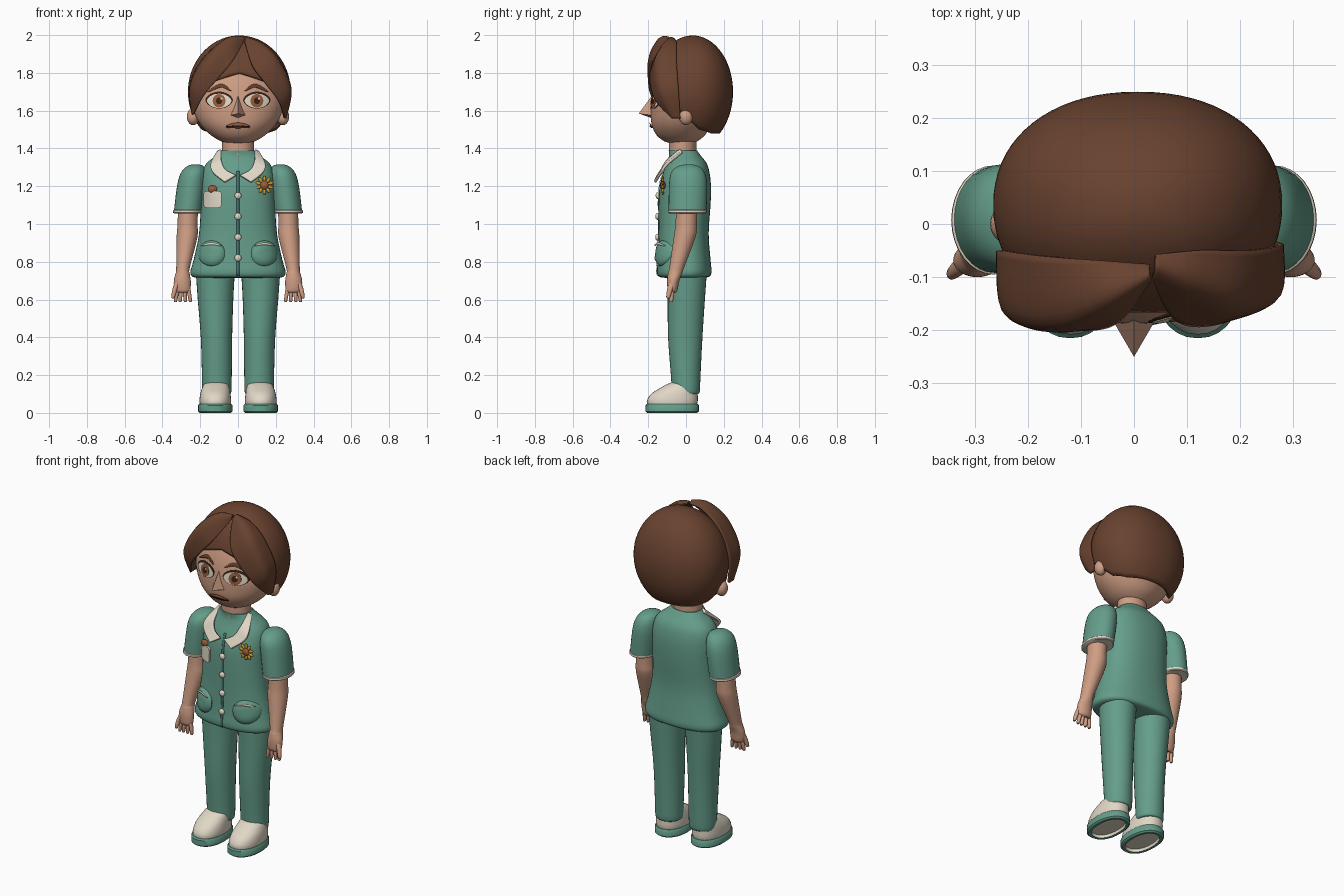
import bpy, bmesh
from math import sin, cos, pi, acos, radians, copysign
from mathutils import Vector, Matrix
from mathutils.bvhtree import BVHTree

cube = bpy.data.objects.get("Cube")
if cube:
    bpy.data.objects.remove(cube)


def material(name, r, g, b):
    m = bpy.data.materials.new(name)
    m.use_nodes = True
    m.diffuse_color = (r, g, b, 1)
    bsdf = m.node_tree.nodes["Principled BSDF"]
    bsdf.inputs["Base Color"].default_value = (r, g, b, 1)
    bsdf.inputs["Roughness"].default_value = 0.7
    return m


GREEN = material("uniform_green", .13, .34, .255)
SKIN = material("skin", .62, .34, .23)
HAIR = material("hair_brown", .14, .055, .029)
CREAM = material("cream", .75, .68, .56)
CHESTNUT = material("chestnut", .32, .11, .045)
DARK = material("dark_brown", .04, .016, .01)
YELLOW = material("petal_yellow", .6, .32, .03)
SEAM = material("seam_green", .06, .17, .14)


def finish(bm, name, mats, thickness=0, angle=40, offset=0):
    bmesh.ops.remove_doubles(bm, verts=bm.verts, dist=1e-5)
    bmesh.ops.recalc_face_normals(bm, faces=bm.faces)
    me = bpy.data.meshes.new(name)
    bm.to_mesh(me)
    bm.free()
    for m in mats:
        me.materials.append(m)
    me.shade_smooth()
    me.set_sharp_from_angle(angle=radians(angle))
    ob = bpy.data.objects.new(name, me)
    bpy.context.scene.collection.objects.link(ob)
    if thickness:
        mod = ob.modifiers.new("thickness", 'SOLIDIFY')
        mod.thickness, mod.offset = thickness, offset
    return ob


def spline(pts, n):
    """Catmull-Rom samples through tuples of any length."""
    out = []
    for i in range(len(pts) - 1):
        a, b, c, d = pts[max(i - 1, 0)], pts[i], pts[i + 1], pts[min(i + 2, len(pts) - 1)]
        for k in range(n):
            t = k / n
            out.append(tuple(q + t * (r - p) / 2 + t * t * (p - 2.5 * q + 2 * r - s / 2)
                             + t ** 3 * (1.5 * (q - r) + (s - p) / 2)
                             for p, q, r, s in zip(a, b, c, d)))
    return out + [tuple(pts[-1])]


def skin_rows(bm, rows, closed):
    rows = [[bm.verts.new(p) for p in row] for row in rows]
    for a, b in zip(rows, rows[1:]):
        for j in range(len(a) - (not closed)):
            k = (j + 1) % len(a)
            bm.faces.new((a[j], a[k], b[k], b[j]))
    return rows


def power(v, p):
    return copysign(abs(v) ** p, v)


def loft(name, rings, mat, side=1, sub=3, p=1, seg=32, angle=40, inner=None):
    """Rings are (z, half width, front y, back y, centre x)."""
    bm = bmesh.new()
    angles = [2 * pi * j / seg for j in range(seg)]
    rows = [[(side * (cx + rx * power(cos(a), p)),
              (f + b) / 2 + (b - f) / 2 * power(sin(a), p), z) for a in angles]
            for z, rx, f, b, cx in spline(rings, sub)]
    rows = skin_rows(bm, rows, True)
    bottom = bm.faces.new(rows[0])
    bm.faces.new(rows[-1])
    if inner:
        for f in {f for v in rows[0] for f in v.link_faces}:
            f.material_index = 1
    return finish(bm, name, [mat] + ([inner] if inner else []), angle=angle)


def ball(name, loc, size, mat, tilt=0, seg=20):
    bm = bmesh.new()
    mx = Matrix.Translation(loc) @ Matrix.Rotation(tilt, 4, 'Y') @ Matrix.Diagonal((*size, 1))
    bmesh.ops.create_uvsphere(bm, u_segments=seg, v_segments=seg // 2, radius=1, matrix=mx)
    return finish(bm, name, [mat], angle=80)


def patch(name, curves, mat, thickness, sub=8, across=6, side=1):
    """Sheet spanned by several curves, given thickness."""
    columns = zip(*[spline(c, sub) for c in curves])
    rows = [[(side * x, y, z) for x, y, z in spline(col, across)] for col in columns]
    bm = bmesh.new()
    skin_rows(bm, rows, False)
    return finish(bm, name, [mat], thickness, 60)


def surface(ob):
    bm = bmesh.new()
    bm.from_mesh(ob.data)
    tree = BVHTree.FromBMesh(bm)

    def front(x, z, lift=0):
        hit = tree.ray_cast(Vector((x, -1, z)), Vector((0, 1, 0)))[0]
        return (x, (hit.y if hit else -.1) - lift, z)
    return front


def plate(name, front, centre, outline, mat, lift, dome=0):
    """Thin plate, or padded dome, that follows the surface."""
    cx, cz = centre
    rows = [[front(cx + s * x, cz + s * z, lift + dome * (1 - s ** 4)) for x, z in outline]
            for s in (.01, .25, .5, .75, .9, 1)]
    rows.append([front(cx + x, cz + z, -.004) for x, z in outline])
    bm = bmesh.new()
    bm.faces.new(skin_rows(bm, rows, True)[0])
    return finish(bm, name, [mat], angle=50)


def ribbon(name, front, path, width, mat, lift, taper=True):
    pts = spline(path, 8)
    rows = []
    for i, (x, z) in enumerate(pts):
        w = width * (sin(pi * i / (len(pts) - 1)) ** .6 + .05 if taper else 1)
        rows.append([front(x, z + s * w, lift) if taper else front(x + s * w, z, lift)
                     for s in (-1, 0, 1)])
    bm = bmesh.new()
    skin_rows(bm, rows, False)
    return finish(bm, name, [mat], .002)


def oval(rx, rz, p=1, q=1, n=32):
    return [(rx * power(cos(2 * pi * i / n), p), rz * power(sin(2 * pi * i / n), q))
            for i in range(n)]


# Torso, neck and head
torso = loft("shirt", [
    (.715, .21, -.11, .09, 0), (.722, .243, -.145, .125, 0), (.75, .252, -.155, .135, 0),
    (.81, .235, -.15, .13, 0), (.95, .206, -.145, .12, 0), (1.1, .197, -.145, .13, 0),
    (1.2, .197, -.14, .132, 0), (1.27, .19, -.122, .125, 0), (1.32, .168, -.102, .11, 0),
    (1.36, .12, -.09, .08, 0), (1.39, .088, -.092, .058, 0)], GREEN, p=.85, seg=48)
loft("neck", [(1.34, .084, -.09, .055, 0), (1.47, .084, -.09, .055, 0)], SKIN)
head = loft("head", [
    (1.425, .035, -.07, .03, 0), (1.438, .09, -.115, .06, 0), (1.47, .143, -.155, .1, 0),
    (1.52, .194, -.18, .13, 0), (1.58, .228, -.187, .15, 0), (1.65, .244, -.185, .17, 0),
    (1.75, .235, -.165, .18, 0), (1.85, .19, -.12, .15, 0), (1.92, .09, -.04, .09, 0)],
    SKIN, sub=4, seg=64)
chest, face = surface(torso), surface(head)

# Nose
bm = bmesh.new()
tip = bm.verts.new((0, -.25, 1.585))
base = [bm.verts.new(face(x, z, -.006)) for x, z in
        ((0, 1.69), (-.022, 1.62), (-.042, 1.575), (0, 1.56), (.042, 1.575), (.022, 1.62))]
for a, b in zip(base, base[1:] + base[:1]):
    bm.faces.new((tip, a, b))
finish(bm, "nose", [SKIN], angle=70)

# Mouth
ribbon("lips", face, [(-.064, 1.515), (-.02, 1.521), (.02, 1.521), (.064, 1.515)], .014, CHESTNUT, .009)
ribbon("mouth_line", face, [(-.064, 1.515), (0, 1.517), (.064, 1.515)], .004, DARK, .012)

# Hair cap with a shaped hairline
hairline = [(0, 1.8), (30, 1.755), (58, 1.65), (80, 1.565), (100, 1.5), (130, 1.48), (181, 1.48)]


def hair_edge(deg):
    for (a, za), (b, zb) in zip(hairline, hairline[1:]):
        if a <= deg < b:
            return za + (zb - za) * (deg - a) / (b - a)


bm = bmesh.new()
centre, size, steps = Vector((.007, .035, 1.7)), Vector((.272, .214, .298)), 24
rows = []
for i in range(steps + 1):
    row = []
    for j in range(72):
        a = 2 * pi * j / 72
        edge = hair_edge(min(j, 72 - j) * 5)
        phi = acos((edge - centre.z) / size.z) * i / steps
        row.append((centre.x + size.x * sin(phi) * power(sin(a), .92),
                    centre.y - size.y * sin(phi) * power(cos(a), .92),
                    centre.z + size.z * cos(phi)))
    rows.append(row)
skin_rows(bm, rows, True)
finish(bm, "hair_cap", [HAIR], .02, 60, -1)

# Swept fringe locks: root, ridge and free edge
patch("right_fringe", [
    [(.03, -.08, 1.97), (-.06, -.07, 1.965), (-.17, -.06, 1.89), (-.25, -.05, 1.74), (-.24, -.06, 1.58)],
    [(.03, -.095, 1.988), (-.05, -.145, 1.975), (-.15, -.185, 1.88), (-.24, -.165, 1.73), (-.24, -.1, 1.58)],
    [(.03, -.1, 1.97), (-.03, -.18, 1.86), (-.1, -.195, 1.775), (-.18, -.18, 1.68), (-.235, -.11, 1.58)]],
    HAIR, .012)
patch("left_fringe", [
    [(.04, -.06, 1.975), (.12, -.05, 1.95), (.21, -.05, 1.87), (.275, -.04, 1.72), (.25, -.03, 1.56)],
    [(.04, -.08, 1.985), (.12, -.12, 1.945), (.2, -.15, 1.865), (.272, -.13, 1.71), (.25, -.06, 1.56)],
    [(.035, -.1, 1.965), (.075, -.175, 1.84), (.14, -.187, 1.75), (.215, -.155, 1.65), (.245, -.07, 1.56)]],
    HAIR, .012)

for s, label in ((1, "left"), (-1, "right")):
    # Ear, eye and brow
    ball(label + "_ear", (s * .238, 0, 1.568), (.033, .036, .045), SKIN)
    eye = (s * .1, 1.652)
    plate(label + "_eye_rim", face, (eye[0], 1.656), oval(.073, .045, 1, 1.2), DARK, .002)
    plate(label + "_eye_white", face, eye, oval(.065, .038, 1, 1.2), CREAM, .004)
    plate(label + "_iris", face, eye, oval(.034, .036), CHESTNUT, .006)
    plate(label + "_pupil", face, eye, oval(.016, .018), DARK, .008)
    plate(label + "_eye_glint", face, (eye[0] + .012, 1.664), oval(.006, .006), CREAM, .0095)
    ribbon(label + "_brow", face, [(s * .035, 1.705), (s * .09, 1.732), (s * .16, 1.7)], .009, HAIR, .005)

    # Collar wing
    patch(label + "_collar", [
        [(.088, -.03, 1.392), (.088, -.098, 1.335), (.065, -.13, 1.285), (.012, -.148, 1.257)],
        [(.108, -.02, 1.38), (.143, -.102, 1.315), (.132, -.132, 1.272), (.07, -.165, 1.222)]],
        CREAM, .014, side=s)

    # Sleeve, trim, arm with hand
    loft(label + "_sleeve", [
        (1.316, .015, 0, .03, .225), (1.305, .045, -.045, .07, .226), (1.27, .068, -.08, .1, .235),
        (1.2, .077, -.09, .112, .246), (1.06, .076, -.092, .108, .264)], GREEN, s)
    loft(label + "_sleeve_trim", [(1.056, .074, -.09, .106, .265), (1.06, .079, -.095, .11, .265),
         (1.072, .079, -.095, .11, .264), (1.076, .074, -.09, .106, .264)], CREAM, s, 1)
    loft(label + "_arm", [
        (.636, .03, -.088, -.055, .292), (.65, .042, -.097, -.045, .294), (.7, .045, -.1, -.035, .295),
        (.74, .037, -.095, -.02, .293), (.77, .036, -.088, -.01, .291), (.93, .055, -.065, .05, .27),
        (1.0, .053, -.056, .058, .267), (1.12, .053, -.05, .06, .264)], SKIN, s, 4)
    for i, top in enumerate((.262, .282, .302, .32)):
        low = top + (top - .29) * .35
        loft(f"{label}_finger_{i + 1}", [(.588, .004, -.085, -.075, low), (.594, .009, -.09, -.068, low),
             (.655, .011, -.088, -.06, top)], SKIN, s, 2, seg=12)
    loft(label + "_thumb", [(.606, .005, -.1, -.088, .344), (.615, .01, -.105, -.082, .343),
         (.655, .013, -.1, -.07, .334), (.7, .014, -.09, -.05, .318)], SKIN, s, 2, seg=12)

    # Trouser leg
    loft(label + "_trouser_leg", [
        (.1, .07, -.06, .065, .112), (.115, .077, -.074, .073, .112), (.2, .079, -.08, .077, .112),
        (.4, .083, -.095, .087, .114), (.6, .094, -.097, .1, .119), (.74, .103, -.1, .11, .12)], GREEN, s)

    # Shoe upper and hollow sole
    loft(label + "_shoe", [
        (.02, .078, -.195, .05, .12), (.06, .084, -.208, .062, .12), (.1, .08, -.185, .062, .12),
        (.13, .073, -.14, .064, .118), (.152, .064, -.1, .06, .116), (.16, .05, -.08, .05, .115)],
        CREAM, s, p=.9, angle=60)
    loft(label + "_sole", [
        (.018, .066, -.186, .042, .12), (.001, .068, -.188, .044, .12), (0, .082, -.205, .058, .12),
        (.008, .091, -.215, .068, .12), (.04, .091, -.215, .068, .12), (.048, .085, -.208, .062, .12)],
        GREEN, s, 1, p=.9, inner=CREAM)

    # Round hip pocket with a light welt
    plate(label + "_hip_pocket", chest, (s * .14, .845), oval(.07, .067, 1, .9), GREEN, .006, .02)
    ribbon(label + "_pocket_welt", chest, [(s * .085, .885), (s * .14, .896), (s * .195, .885)], .006, CREAM, .026)

# Front seam and buttons
ribbon("front_seam", chest, [(0, .725), (0, .9), (0, 1.1), (0, 1.28)], .007, SEAM, .003, False)
for i in range(4):
    z = .82 + i * .11
    ball(f"button_{i + 1}", chest(0, z, .006), (.018, .011, .018), CREAM)

# Breast pocket with a small round clip
plate("breast_pocket", chest, (-.135, 1.13), oval(.048, .045, .35, .35), CREAM, .014)
ball("pocket_clip", chest(-.135, 1.185, .008), (.025, .012, .02), CHESTNUT)

# Flower badge
hub = Vector(chest(.14, 1.205, .014))
for i in range(10):
    a = 2 * pi * i / 10
    ball(f"petal_{i + 1}", hub + Vector((sin(a), 0, cos(a))) * .033, (.009, .007, .017), YELLOW, a, 12)
ball("flower_centre", hub, (.023, .014, .023), CHESTNUT)
